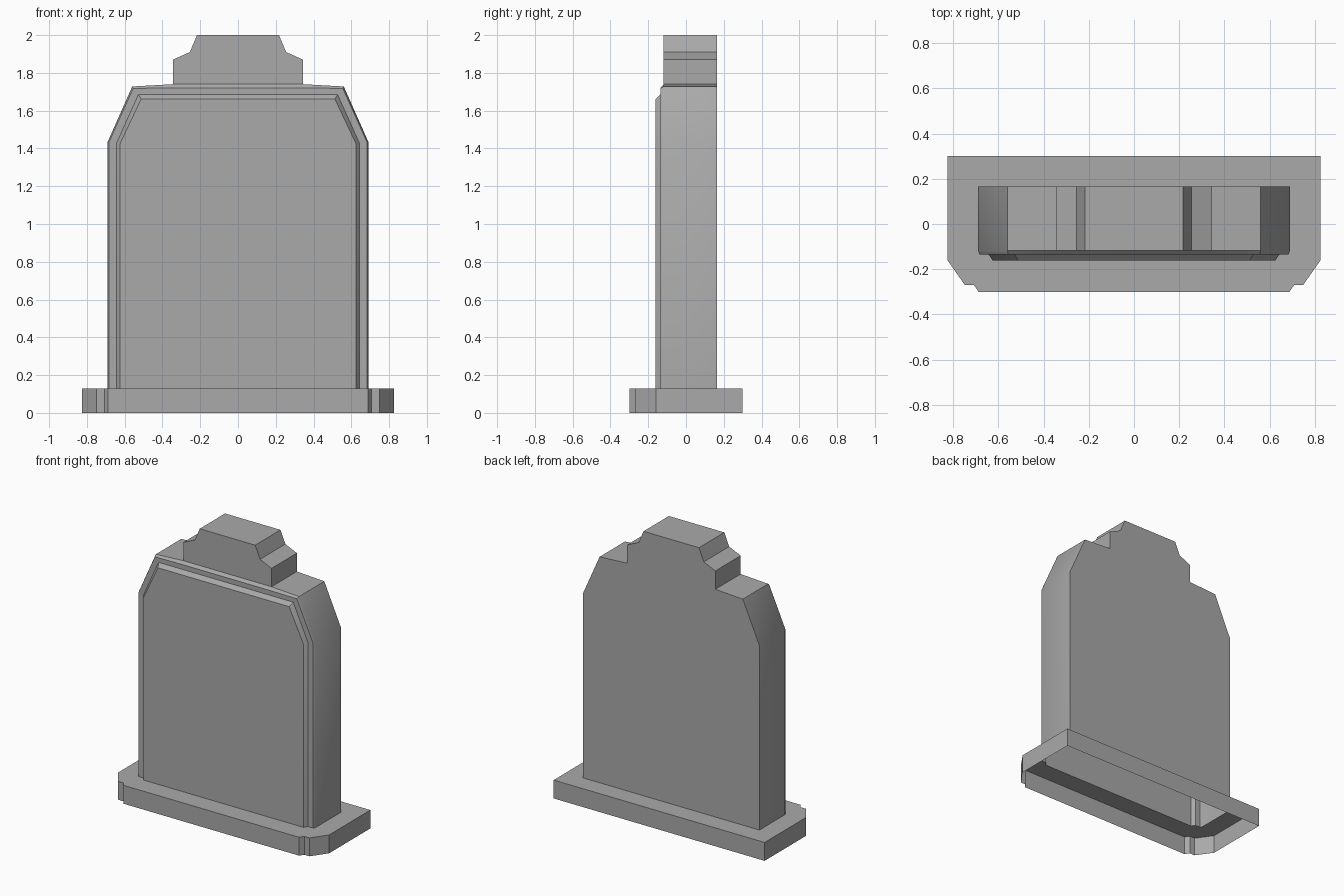
import bpy
import bmesh
import math

cube = bpy.data.objects.get("Cube")
if cube:
    bpy.data.objects.remove(cube, do_unlink=True)

# One plain stone grey
stone = bpy.data.materials.new("stone_grey")
stone.use_nodes = True
GREY = (0.4, 0.4, 0.4, 1.0)
stone.diffuse_color = GREY
stone.node_tree.nodes["Principled BSDF"].inputs["Base Color"].default_value = GREY

BACK, FACE, STEP, PANEL = 0.165, -0.118, -0.135, -0.161
PLINTH_TOP = 0.13


def mirrored(half):
    """Complete a half outline with its mirror image, in running order."""
    return half + [(-a, b) for a, b in reversed(half)]


def upright_loop(bm, outline, y):
    return [bm.verts.new((x, y, z)) for x, z in outline]


def level_loop(bm, outline, z):
    return [bm.verts.new((x, y, z)) for x, y in outline]


def bridge(bm, a, b, closed):
    n = len(a)
    for i in range(n if closed else n - 1):
        j = (i + 1) % n
        bm.faces.new((a[i], a[j], b[j], b[i]))


def finish(bm, name, probe, direction):
    """Turn the shell outward, judged by one known face, and add it to the scene."""
    bmesh.ops.recalc_face_normals(bm, faces=bm.faces)
    bm.normal_update()
    bm.faces.ensure_lookup_table()
    if sum(n * d for n, d in zip(probe.normal, direction)) < 0:
        bmesh.ops.reverse_faces(bm, faces=bm.faces)
    mesh = bpy.data.meshes.new(name)
    bm.to_mesh(mesh)
    bm.free()
    mesh.materials.append(stone)
    obj = bpy.data.objects.new(name, mesh)
    bpy.context.collection.objects.link(obj)
    bpy.ops.object.select_all(action='DESELECT')
    obj.select_set(True)
    bpy.context.view_layer.objects.active = obj
    bpy.ops.object.shade_smooth_by_angle(angle=math.radians(30))
    return obj


# Slab outlines, right half from the foot upward
shoulder = [(0.69, PLINTH_TOP), (0.69, 1.435), (0.56, 1.728), (0.345, 1.74)]
crest = [(0.345, 1.87), (0.255, 1.91), (0.217, 2.0)]
step_outer = [(0.683, PLINTH_TOP), (0.683, 1.433), (0.555, 1.718), (0.345, 1.72)]
step_inner = [(0.643, PLINTH_TOP), (0.643, 1.428), (0.527, 1.686), (0.345, 1.686)]
panel = [(0.625, PLINTH_TOP), (0.625, 1.424), (0.513, 1.661), (0.345, 1.661)]

# Headstone slab with crest, open underneath
bm = bmesh.new()
back = upright_loop(bm, mirrored(shoulder + crest), BACK)
front = upright_loop(bm, mirrored(shoulder + crest), FACE)
back_face = bm.faces.new(back)
bridge(bm, back, front, closed=False)
s, c = len(shoulder), len(crest)
bm.faces.new(front[s - 1:s + 2 * c + 1])

# Stepped bevels and raised front panel
rim = front[:s] + front[s + 2 * c:]
for outline, y in ((step_outer, STEP), (step_inner, STEP), (panel, PANEL)):
    inner = upright_loop(bm, mirrored(outline), y)
    bridge(bm, rim, inner, closed=False)
    rim = inner
bm.faces.new(rim)
finish(bm, "headstone_slab", back_face, (0, 1, 0))

# Hollow plinth with clipped front corners and an opening below the slab
plinth = mirrored([(0.825, 0.30), (0.825, -0.16), (0.748, -0.27),
                   (0.708, -0.27), (0.687, -0.30)])
footprint = mirrored([(0.69, BACK), (0.69, FACE), (0.683, STEP),
                      (0.643, STEP), (0.625, PANEL)])
bm = bmesh.new()
bottom = level_loop(bm, plinth, 0)
top = level_loop(bm, plinth, PLINTH_TOP)
opening = level_loop(bm, footprint, PLINTH_TOP)
bridge(bm, bottom, top, closed=True)
bridge(bm, top, opening, closed=True)
bm.faces.ensure_lookup_table()
finish(bm, "plinth", bm.faces[-1], (0, 0, 1))
